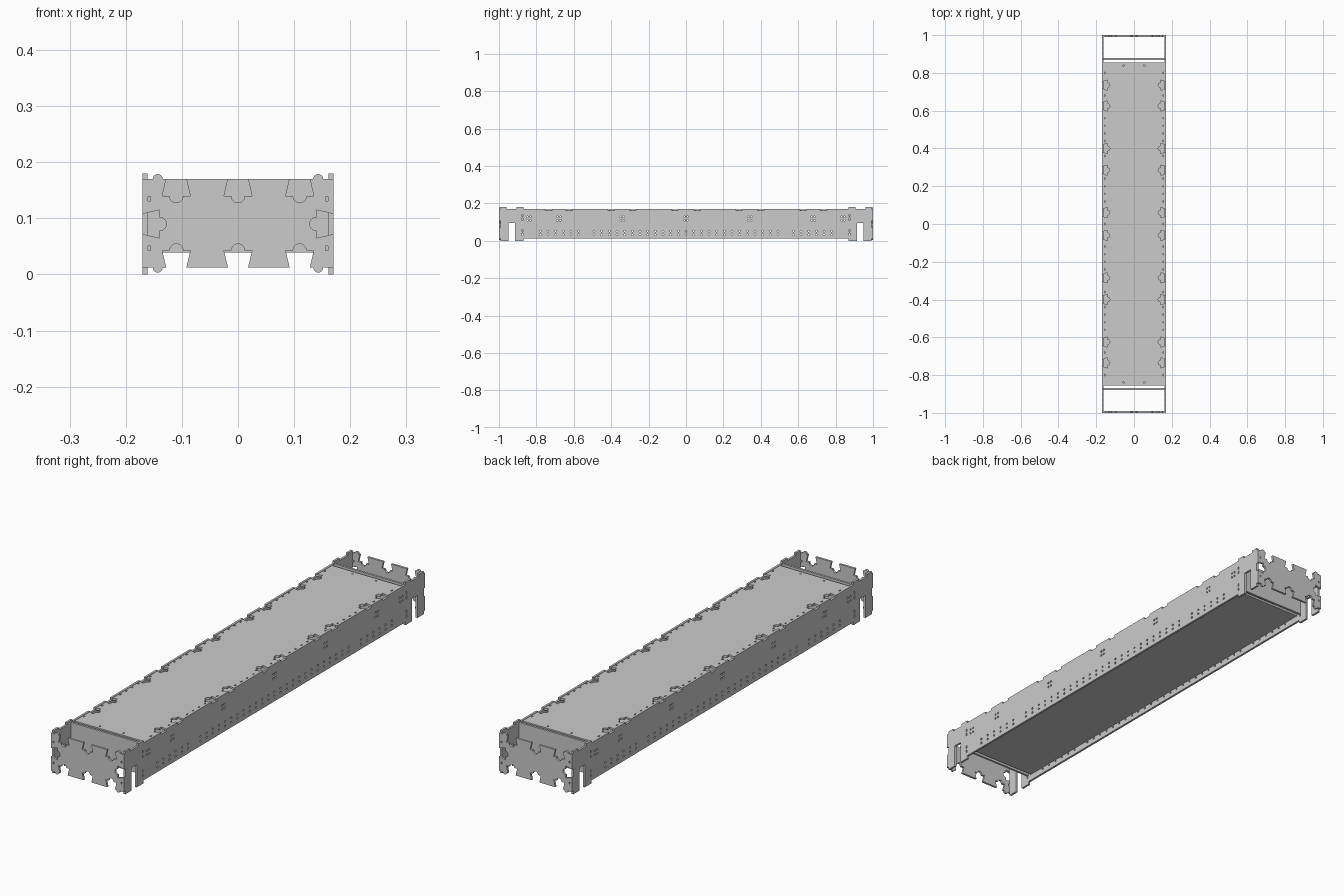
import bpy
from math import sin, cos, pi
from mathutils import Matrix, Vector

if "Cube" in bpy.data.objects:
    bpy.data.objects.remove(bpy.data.objects["Cube"])

T = 0.009  # sheet thickness


def arc(r, base, sign, n=10):
    return [(-r * cos(pi * i / n), base + sign * r * sin(pi * i / n)) for i in range(n + 1)]


# edge features as (along edge, into the sheet)
SOCKET = [(-.018, 0), (-.025, .03)] + arc(.012, .03, 1) + [(.025, .03), (.018, 0)]
SMALL_SOCKET = [(-.021, 0), (-.027, .021)] + arc(.012, .021, 1, 8) + [(.027, .021), (.021, 0)]
BUMP = arc(.009, 0, -1)
DIP = [(-.018, 0), (-.018, .009), (.018, .009), (.018, 0)]


def edge(p0, p1, features=()):
    """Counter-clockwise edge; features are (absolute coordinate along the edge, shape)."""
    a, b = Vector(p0), Vector(p1)
    d = (b - a).normalized()
    n = Vector((-d.y, d.x))
    axis = 0 if abs(d.x) > abs(d.y) else 1
    out = [tuple(a)]
    for pos, shape in sorted(features, key=lambda f: f[0] * d[axis]):
        c = a + d * ((pos - a[axis]) * d[axis])
        out += [tuple(c + d * s + n * t) for s, t in shape]
    return out


def outline(x0, x1, y0, y1, bottom=(), right=(), top=(), left=()):
    return (edge((x0, y0), (x1, y0), bottom) + edge((x1, y0), (x1, y1), right)
            + edge((x1, y1), (x0, y1), top) + edge((x0, y1), (x0, y0), left))


def rect(u, v, w, h):
    return [(u - w / 2, v - h / 2), (u + w / 2, v - h / 2), (u + w / 2, v + h / 2), (u - w / 2, v + h / 2)]


def dot(u, v, r=.0045):
    return [(u + r * cos(pi * i / 4), v + r * sin(pi * i / 4)) for i in range(8)]


def sheet(name, loops, u, v, centre):
    """Flat cut sheet: first loop is the outline, the others are holes."""
    cu = bpy.data.curves.new(name, 'CURVE')
    cu.dimensions, cu.fill_mode, cu.extrude = '2D', 'BOTH', T / 2
    for loop in loops:
        sp = cu.splines.new('POLY')
        sp.points.add(len(loop) - 1)
        for p, (a, b) in zip(sp.points, loop):
            p.co = (a, b, 0, 1)
        sp.use_cyclic_u = True
    tmp = bpy.data.objects.new(name + "_tmp", cu)
    bpy.context.collection.objects.link(tmp)
    dg = bpy.context.evaluated_depsgraph_get()
    me = bpy.data.meshes.new_from_object(tmp.evaluated_get(dg))
    bpy.data.objects.remove(tmp)
    u, v = Vector(u), Vector(v)
    me.transform(Matrix((u, v, u.cross(v))).transposed().to_4x4())
    for p in me.polygons:
        p.use_smooth = False
    ob = bpy.data.objects.new(name, me)
    ob.location = centre
    bpy.context.collection.objects.link(ob)
    return ob


X, Y, Z = (1, 0, 0), (0, 1, 0), (0, 0, 1)
SOCKET_Y = [s * y for y in (.06, .285, .40, .625, .735) for s in (-1, 1)]

# side walls: taller feet at both ends, each with an open slot
foot = [(.87, .0125), (.87, 0), (.914, 0), (.914, .095), (.95, .095), (.95, 0), (.991, 0),
        (.991, .18), (.96, .18), (.96, .17), (.905, .17), (.905, .18), (.87, .18), (.87, .17)]
wall = foot + edge((.86, .17), (-.86, .17), [(y, DIP) for y in SOCKET_Y])
wall += [(-y, z) for y, z in reversed(foot)]
wall_holes = [dot(i * .041, z) for i in range(-19, 20) if abs(i) != 13 for z in (.033, .052)]
wall_holes += [dot(c + d, z) for c in (-.84, -.68, -.34, 0, .34, .68, .84)
               for d in (-.008, .008) for z in (.11, .128)]
wall_holes += [rect(s * .875, z, .006, .012) for s in (-1, 1) for z in (.035, .055, .115, .135)]
for name, s in (("left_wall", -1), ("right_wall", 1)):
    sheet(name, [wall] + wall_holes, Y, Z, (s * (.17 - T / 2), 0, 0))

# end plates with dovetail sockets on all four edges
row = [(x, SOCKET) for x in (-.11, 0, .11)] + [(x, BUMP) for x in (-.143, .143)]
end = outline(-.17, .17, .0125, .17, row, [(.09, SOCKET)], row, [(.09, SOCKET)])
end_holes = [rect(s * .158, z, .005, .008) for s in (-1, 1) for z in (.047, .135)]
for name, s in (("front_end_plate", -1), ("back_end_plate", 1)):
    sheet(name, [end] + end_holes, X, Z, (0, s * (1 - T / 2), 0))

# inner bulkheads
bulk = outline(-.161, .161, .039, .17)
for name, s in (("front_bulkhead", -1), ("back_bulkhead", 1)):
    sheet(name, [bulk], X, Z, (0, s * .873, 0))

# top deck with sockets along both long edges and rows of small slots
marks = [(y, SMALL_SOCKET) for y in SOCKET_Y]
deck = outline(-.161, .161, -.855, .855, right=marks, left=marks)
deck_holes = [dot(sx * .055, sy * .838) for sx in (-1, 1) for sy in (-1, 1)]
deck_holes += [rect(s * .155, i * .04, .005, .01) for s in (-1, 1) for i in range(-20, 21)
               if all(abs(i * .04 - y) > .036 for y in SOCKET_Y)]
sheet("top_deck", [deck] + deck_holes, X, Y, (0, 0, .168 - T / 2))

# bottom deck
sheet("bottom_deck", [outline(-.161, .161, -.855, .855)], X, Y, (0, 0, .039 + T / 2))

# cross ribs between the decks
rib = outline(-.161, .161, .048, .159)
for i, y in enumerate((-.68, -.34, 0, .34, .68)):
    sheet(f"cross_rib_{i + 1}", [rib], X, Z, (0, y, 0))
